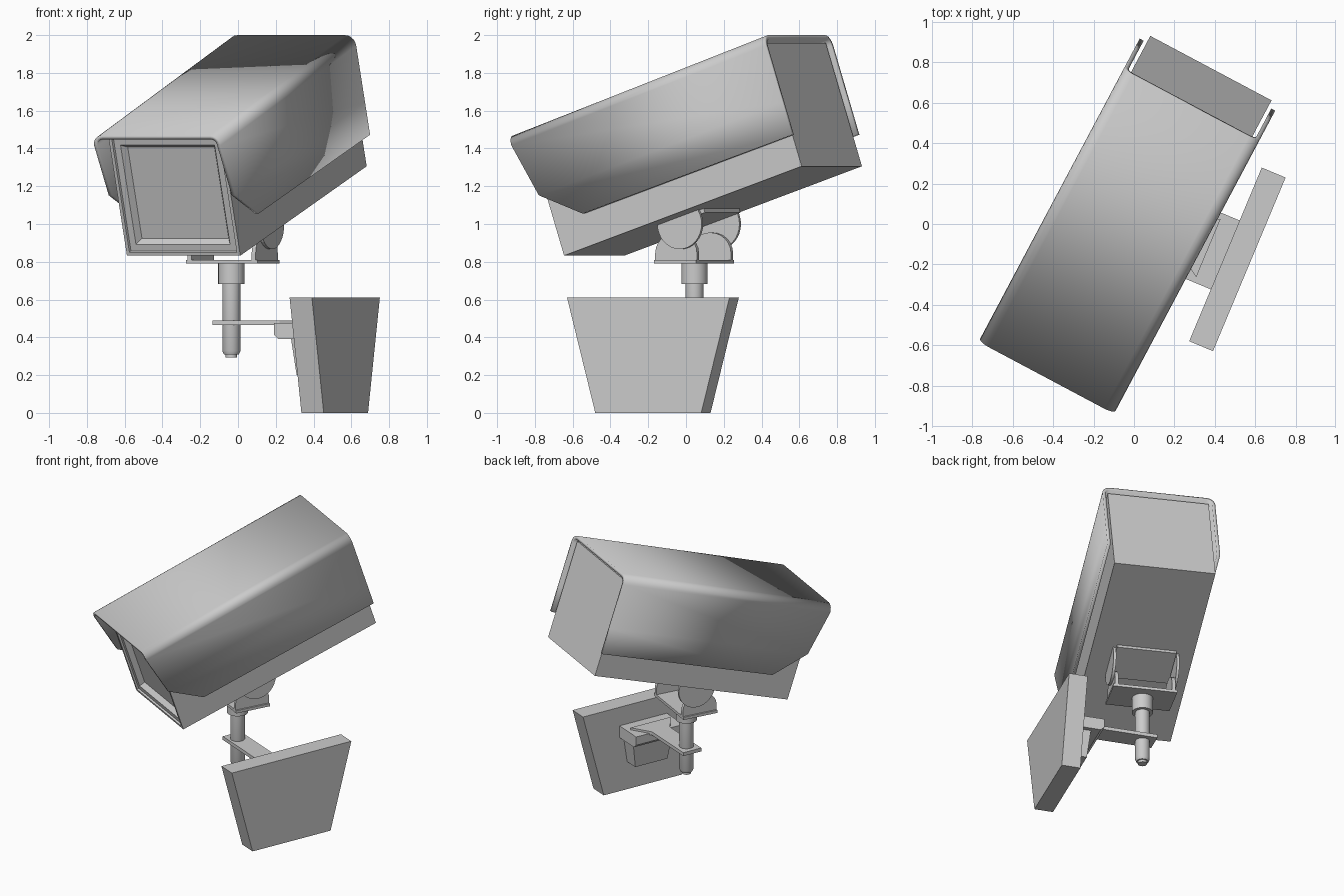
import bpy, bmesh, math
from mathutils import Matrix, Vector

if "Cube" in bpy.data.objects:
    bpy.data.objects.remove(bpy.data.objects["Cube"])

YAW = Matrix.Rotation(math.radians(-28), 4, 'Z')             # bracket frame
CAM = YAW @ Matrix.Rotation(math.radians(18.37), 4, 'X')     # tilted camera frame
WALL = Matrix.Rotation(math.radians(-22.7), 4, 'Z')          # wall plate frame
CU = -0.026                                                  # camera centre across


def finish(name, bm, mat=Matrix()):
    bm.transform(mat)
    bmesh.ops.recalc_face_normals(bm, faces=bm.faces)
    me = bpy.data.meshes.new(name)
    bm.to_mesh(me)
    bm.free()
    ob = bpy.data.objects.new(name, me)
    bpy.context.collection.objects.link(ob)
    return ob


def smooth(ob, angle=40):
    bpy.ops.object.select_all(action='DESELECT')
    bpy.context.view_layer.objects.active = ob
    ob.select_set(True)
    bpy.ops.object.shade_smooth_by_angle(angle=math.radians(angle))


def loft(name, a, b, mat=Matrix()):
    """Closed solid between two matching outlines."""
    bm = bmesh.new()
    va = [bm.verts.new(p) for p in a]
    vb = [bm.verts.new(p) for p in b]
    n = len(va)
    bm.faces.new(va)
    bm.faces.new(vb[::-1])
    for i in range(n):
        j = (i + 1) % n
        bm.faces.new((va[i], vb[i], vb[j], va[j]))
    return finish(name, bm, mat)


def box(name, x, y, z, mat):
    ring = [(x[0], y[0]), (x[1], y[0]), (x[1], y[1]), (x[0], y[1])]
    return loft(name, [(p, q, z[0]) for p, q in ring], [(p, q, z[1]) for p, q in ring], mat)


def lathe(name, profile, cx, cy, n=24):
    """Round part about a vertical axis from (radius, z) pairs."""
    bm = bmesh.new()
    rings = [[bm.verts.new((cx + r * math.cos(2 * math.pi * i / n),
                            cy + r * math.sin(2 * math.pi * i / n), z)) for i in range(n)]
             for r, z in profile]
    bm.faces.new(rings[0])
    bm.faces.new(rings[-1])
    for a, b in zip(rings, rings[1:]):
        for i in range(n):
            j = (i + 1) % n
            bm.faces.new((a[i], a[j], b[j], b[i]))
    ob = finish(name, bm)
    smooth(ob)


# Camera housing with stepped window recess in the front
W, V0, V1 = 0.34, -0.273, 1.228
sec = [(-W, .968), (W, .968), (W, 1.0), (-W, 1.0)]
body = loft("camera_housing",
            [(CU - W, V0, .968), (CU + W, V0, .968), (CU + W, V0, 1.638), (CU - W, V0, 1.638)],
            [(CU - W, V1, .968), (CU + W, V1, .968), (CU + W, V1, 1.655), (CU - W, V1, 1.655)], CAM)
bm = bmesh.new()
bm.from_mesh(body.data)
fwd = CAM.to_3x3() @ Vector((0, -1, 0))
front = max(bm.faces, key=lambda f: f.normal.dot(fwd))
for thick, depth in ((.018, 0), (.004, -.012), (.036, 0), (.022, -.035)):
    bmesh.ops.inset_region(bm, faces=[front], thickness=thick, depth=depth, use_even_offset=True)
bm.to_mesh(body.data)
bm.free()

# Sun hood: folded shell with rounded top corners and cut-back front
H, R, TOP = 0.38, 0.055, 1.670
side = [(-H, 1.138, -.078), (-H, 1.312, -.296)]
for i in range(6):
    a = math.pi - i * math.pi / 10
    side.append((-H + R + R * math.cos(a), TOP - R + R * math.sin(a), -.369))
section = side + [(-u, w, v) for u, w, v in reversed(side)]
bm = bmesh.new()
fr = [bm.verts.new((CU + u, v, w)) for u, w, v in section]
bk = [bm.verts.new((CU + u, 1.246, w + .023 * (w - 1.138) / .532)) for u, w, v in section]
for i in range(len(fr) - 1):
    bm.faces.new((fr[i], fr[i + 1], bk[i + 1], bk[i]))
hood = finish("sun_hood", bm, CAM)
up = CAM.to_3x3() @ Vector((0, 0, 1))
top = max(hood.data.polygons, key=lambda p: p.area * abs(p.normal.dot(up)))
if top.normal.dot(up) < 0:
    hood.data.flip_normals()
mod = hood.modifiers.new("thickness", 'SOLIDIFY')
mod.thickness = .022
mod.offset = -1
smooth(hood, 30)

# Tilt bracket: camera plate and discs, saddle plate and rounded ears
BU, BH = -.045, .025
box("camera_mount_plate", (BU - .2, BU + .2), (.25, .52), (.945, .972), CAM)
box("saddle_plate", (BU - .215, BU + .215), (BH - .125, BH + .125), (.79, .81), YAW)
ear = [(BH - .125, .79), (BH + .125, .79)]
ear += [(BH + .125 * math.cos(math.pi * i / 12), .845 + .11 * math.sin(math.pi * i / 12))
        for i in range(13)]
disc = [(.055 + .133 * math.cos(math.pi * i / 16), 1.0 + .133 * math.sin(math.pi * i / 16))
        for i in range(32)]
for s, label in ((-1, "left"), (1, "right")):
    for part, shape, near, far in (("saddle_ear", ear, .18, .204), ("tilt_disc", disc, .204, .222)):
        loft(f"{part}_{label}", [(BU + s * near, h, z) for h, z in shape],
             [(BU + s * far, h, z) for h, z in shape], YAW)

# Vertical post with collar and stepped tip
PX, PY = -.035, .045
lathe("post", [(.03, .293), (.03, .31), (.04, .31), (.048, .328), (.048, .69)], PX, PY)
lathe("post_collar", [(.07, .683), (.07, .795)], PX, PY)

# Wall arm: flat plate flaring toward the wall
Q = .033
half = [(-.13, .07), (.255, .07), (.386, .157)]
arm = half + [(p, -q) for p, q in reversed(half)]
loft("wall_arm", [(p, Q + q, .465) for p, q in arm], [(p, Q + q, .49) for p, q in arm], WALL)

# Arm socket: tray and tapered box below
tray = [(.27, .475), (.27, .415), (.297, .39), (.48, .39), (.48, .475)]
loft("arm_socket_tray", [(p, Q - .185, z) for p, z in tray],
     [(p, Q + .185, z) for p, z in tray], WALL)


def rect(p0, q, z):
    return [(p0, Q - q, z), (.48, Q - q, z), (.48, Q + q, z), (p0, Q + q, z)]


loft("arm_socket_box", rect(.375, .125, .2), rect(.355, .155, .395), WALL)

# Tapered wall plate
trap = [(-.304, 0), (.304, 0), (.466, .61), (-.466, .61)]
loft("wall_plate", [(.476, .036 + q, z) for q, z in trap],
     [(.604, .036 + q, z) for q, z in trap], WALL)
